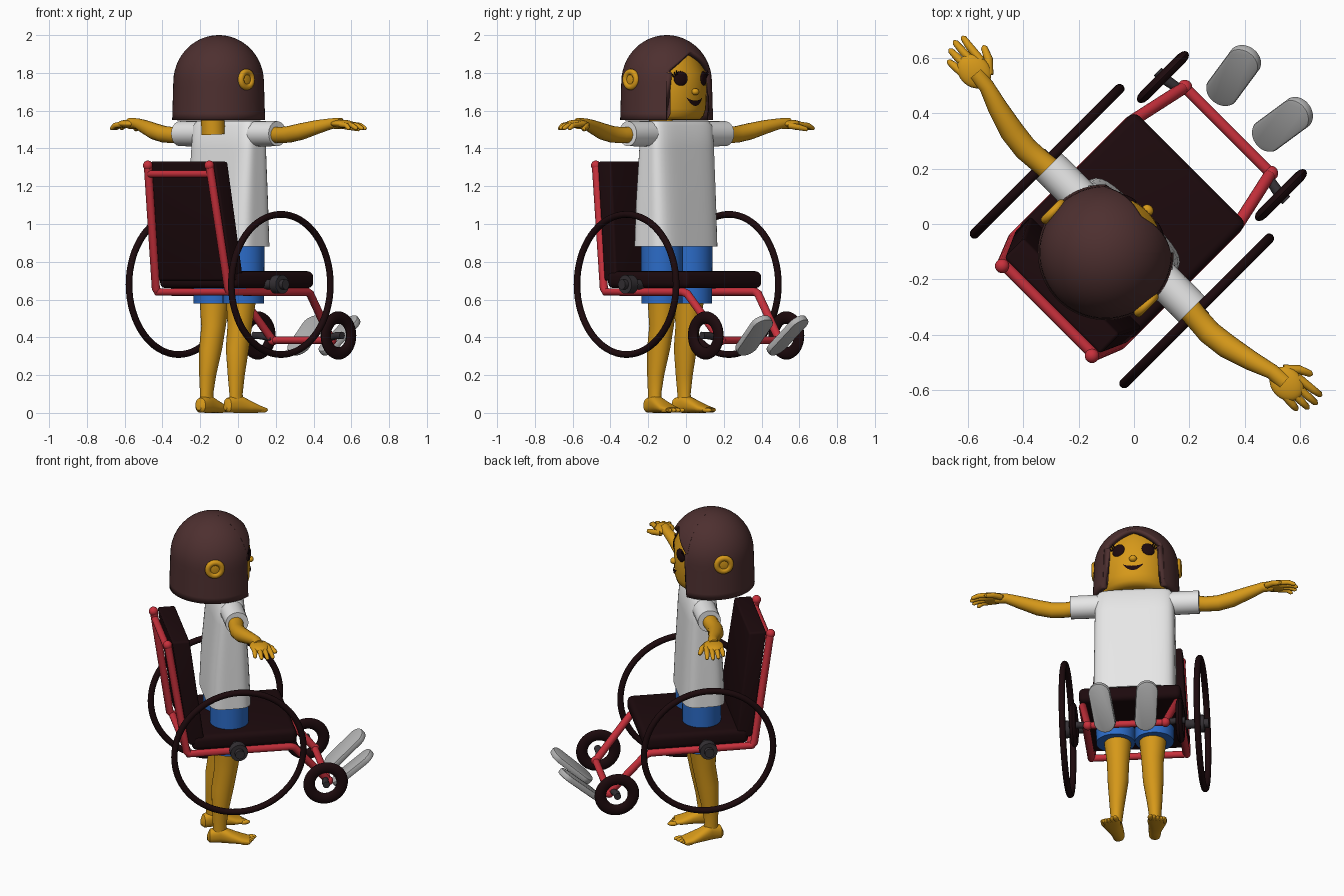
import bpy, bmesh, math
from mathutils import Matrix, Vector

if "Cube" in bpy.data.objects:
    bpy.data.objects.remove(bpy.data.objects["Cube"])

parts = []


def material(name, r, g, b):
    m = bpy.data.materials.new(name)
    m.use_nodes = True
    m.diffuse_color = (r, g, b, 1)
    m.node_tree.nodes["Principled BSDF"].inputs["Base Color"].default_value = (r, g, b, 1)
    return m


SKIN = material("golden skin", .68, .32, .01)
HAIR = material("dark brown hair", .075, .029, .029)
SHIRT = material("white cloth", .8, .8, .8)
SHORTS = material("blue cloth", .025, .15, .58)
RED = material("red paint", .58, .03, .045)
BLACK = material("dark upholstery", .012, .003, .004)
GREY = material("grey plate", .45, .45, .45)
HUB = material("dark grey metal", .035, .03, .035)


def add(name, bm, mat, smooth=True):
    bmesh.ops.recalc_face_normals(bm, faces=bm.faces)
    mesh = bpy.data.meshes.new(name)
    bm.to_mesh(mesh)
    bm.free()
    ob = bpy.data.objects.new(name, mesh)
    bpy.context.collection.objects.link(ob)
    mesh.materials.append(mat)
    for p in mesh.polygons:
        p.use_smooth = smooth
    parts.append(ob)
    return ob


def loft(name, rings, mat, power=2, mtx=Matrix(), seg=40):
    """Skin stacked superellipse rings (cx, cy, z, rx, ry)."""
    bm = bmesh.new()
    rows = []
    for cx, cy, z, rx, ry in rings:
        row = []
        for i in range(seg):
            a = math.tau * i / seg
            c, s = math.cos(a), math.sin(a)
            k = (abs(c) ** power + abs(s) ** power) ** (-1 / power)
            row.append(bm.verts.new(mtx @ Vector((cx + rx * k * c, cy + ry * k * s, z))))
        rows.append(row)
    for a, b in zip(rows, rows[1:]):
        for i in range(seg):
            j = (i + 1) % seg
            bm.faces.new((a[i], a[j], b[j], b[i]))
    bm.faces.new(rows[0])
    bm.faces.new(rows[-1])
    return add(name, bm, mat)


def ball(name, loc, size, mat, turn=0):
    bm = bmesh.new()
    m = Matrix.Translation(loc) @ Matrix.Rotation(turn, 4, 'Z') @ Matrix.Diagonal((*size, 1))
    bmesh.ops.create_uvsphere(bm, u_segments=24, v_segments=14, radius=1, matrix=m)
    return add(name, bm, mat)


def tube(name, points, mat, radii, res=5):
    """Round tube through points; one radius per point."""
    cu = bpy.data.curves.new(name, 'CURVE')
    cu.dimensions = '3D'
    cu.bevel_depth = 1
    cu.bevel_resolution = res
    cu.use_fill_caps = True
    sp = cu.splines.new('POLY')
    sp.points.add(len(points) - 1)
    for p, co, r in zip(sp.points, points, radii):
        p.co = (*co, 1)
        p.radius = r
    tmp = bpy.data.objects.new("tmp", cu)
    bpy.context.collection.objects.link(tmp)
    bpy.context.view_layer.update()
    bm = bmesh.new()
    bm.from_mesh(tmp.evaluated_get(bpy.context.evaluated_depsgraph_get()).to_mesh())
    bpy.data.objects.remove(tmp)
    return add(name, bm, mat)


def wheel(name, loc, major, minor, mat, flat=1.0, seg=64):
    """Torus whose axle runs along x."""
    bm = bmesh.new()
    rows = []
    for i in range(seg):
        a = math.tau * i / seg
        rows.append([])
        for k in range(12):
            b = math.tau * k / 12
            r = major + minor * math.cos(b)
            rows[-1].append(bm.verts.new(Vector(loc) + Vector(
                (minor * flat * math.sin(b), r * math.cos(a), r * math.sin(a)))))
    for i in range(seg):
        for k in range(12):
            n, m = (i + 1) % seg, (k + 1) % 12
            bm.faces.new((rows[i][k], rows[n][k], rows[n][m], rows[i][m]))
    return add(name, bm, mat)


def slab(name, low, high, bevel, mat):
    """Block between two levels (half width, back y, front y, z)."""
    bm = bmesh.new()
    bmesh.ops.create_cube(bm, size=2)
    for v in bm.verts:
        hx, back, front, z = high if v.co.z > 0 else low
        v.co = (v.co.x * hx, front if v.co.y > 0 else back, z)
    bmesh.ops.bevel(bm, geom=bm.edges[:], offset=bevel, segments=4, profile=.5, affect='EDGES')
    return add(name, bm, mat)


# --- Head, face and hair ---
HY = -.145
loft("head", [(0, HY, z, r, r) for z, r in
              [(1.55, .15), (1.553, .175), (1.57, .195), (1.61, .208), (1.7, .212), (1.8, .21), (1.9, .16)]], SKIN)


def hairline(az):
    """Lower hair edge: a peaked parting over the face opening."""
    t = abs(az) / math.radians(45)
    return 1.91 - .11 * t ** 1.4 if t < 1.001 else 1.55


def hair_radius(z):
    return .246 - .006 * (z - 1.55) / .2 if z < 1.75 else .24 * math.sqrt(max(0, 1 - ((z - 1.75) / .25) ** 2))


bm = bmesh.new()
columns = [math.radians(a) for a in range(-45, 46, 3)] + [math.radians(45.1 + a * 6) for a in range(45)] + [math.radians(314.9)]
grid = []
for az in columns:
    low = hairline(az)
    col = []
    for k in range(20):
        z = low + (2 - low) * math.sin(k / 20 * math.pi / 2)
        r = hair_radius(z)
        col.append(bm.verts.new((r * math.sin(az), HY + r * math.cos(az), z)))
    grid.append(col)
crown = bm.verts.new((0, HY, 2))
for i, a in enumerate(grid):
    b = grid[(i + 1) % len(grid)]
    for k in range(19):
        bm.faces.new((a[k], b[k], b[k + 1], a[k + 1]))
    bm.faces.new((a[-1], b[-1], crown))
hair = add("hair", bm, HAIR)
shell = hair.modifiers.new("thickness", 'SOLIDIFY')
shell.thickness = .03
shell.offset = -1

for s in (-1, 1):
    az = s * math.radians(24)
    ball("eye", (.208 * math.sin(az), HY + .208 * math.cos(az), 1.77), (.039, .012, .039), BLACK, -az)
    for k in range(3):
        lash = az + s * (.1 + .05 * k)
        root = Vector((.212 * math.sin(lash), HY + .212 * math.cos(lash), 1.79 - .005 * k))
        tube("eyelash", [root, root + Vector((s * .012, .006, .022 - .004 * k))], BLACK, [.005, .002], 2)
    wheel("ear", (s * .238, HY - .03, 1.765), .04, .017, SKIN, .95, 32)
    ball("ear_inner", (s * .235, HY - .03, 1.765), (.012, .04, .045), SKIN)
ball("nose", (0, HY + .215, 1.70), (.022, .02, .018), SKIN)

bm = bmesh.new()
rows = []
for i in range(13):
    t = i / 6 - 1
    az = t * .27
    rows.append([bm.verts.new((.216 * math.sin(az), HY + .216 * math.cos(az), z))
                 for z in (1.653 + .016 * t * t, 1.625 + .042 * t * t)])
for a, b in zip(rows, rows[1:]):
    bm.faces.new((a[0], b[0], b[1], a[1]))
add("mouth", bm, BLACK)

# --- Body and clothes ---
tube("neck", [(0, -.185, 1.475), (0, -.19, 1.58)], SKIN, [.063, .063], 8)
loft("shirt", [(0, -.075, .88, .232, .125), (0, -.075, 1.1, .23, .115), (0, -.07, 1.4, .226, .092),
               (0, -.07, 1.52, .222, .08), (0, -.07, 1.545, .205, .062)], SHIRT, 4.5, seg=64)

for s in (-1, 1):
    tube("sleeve", [(s * .14, -.07, 1.478), (s * .365, -.07, 1.478)], SHIRT, [.068, .066], 8)
    loft("shorts_leg", [(s * .11, -.07, .58, .11, .108), (s * .11, -.07, .9, .115, .11)], SHORTS)
    loft("leg", [(s * .11, -.12, .03, .034, .045), (s * .11, -.125, .1, .032, .038), (s * .107, -.12, .2, .042, .048),
                 (s * .1, -.105, .34, .058, .064), (s * .098, -.085, .46, .063, .067), (s * .1, -.075, .62, .08, .082)], SKIN)
    # foot lofted from heel to toes, splayed outward
    turn = Matrix.Translation((s * .11, -.12, 0)) @ Matrix.Rotation(-s * .14, 4, 'Z') @ Matrix.Rotation(-math.pi / 2, 4, 'X')
    loft("foot", [(0, -.03, -.075, .015, .015), (0, -.04, -.06, .033, .038), (0, -.05, 0, .038, .05),
                  (s * .005, -.036, .06, .047, .036), (s * .005, -.022, .12, .056, .022), (s * .005, -.016, .165, .05, .013)], SKIN, 2.4, turn)
    for k in range(5):
        loc = turn @ Vector((s * (-.037 + .021 * k), -.014, .175 - .009 * k))
        ball("toe", loc, (.015 - .0012 * k, .03, .013), SKIN, -s * .14)
    # arm, hand and fingers
    tube("arm", [(s * x, y, z) for x, y, z in
                 [(.3, -.07, 1.475), (.4, -.08, 1.47), (.47, -.085, 1.475), (.55, -.075, 1.49), (.65, -.05, 1.515),
                  (.73, -.025, 1.532), (.79, -.02, 1.532)]], SKIN, [.045, .043, .044, .044, .036, .028, .03], 7)
    ball("palm", (s * .8, -.018, 1.53), (.068, .056, .022), SKIN)
    for k in range(4):
        y = -.052 + .026 * k
        reach = (.055, .08, .09, .08)[k]
        tip = .84 + reach
        tube("finger", [(s * .81, y, 1.528), (s * (.84 + reach * .5), y * 1.15 + .004, 1.522), (s * (tip - .008), y * 1.25 + .007, 1.506),
                        (s * tip, y * 1.27 + .007, 1.502)], SKIN, [.016, .014, .011, .004], 3)
    tube("thumb", [(s * .755, .01, 1.522), (s * .795, .05, 1.512), (s * .835, .068, 1.502), (s * .843, .07, 1.5)],
         SKIN, [.018, .016, .012, .004], 3)

# --- Wheelchair ---
slab("seat", (.29, -.31, .29, .66), (.29, -.31, .29, .75), .03, BLACK)
slab("backrest", (.285, -.33, -.24, .7), (.245, -.42, -.32, 1.33), .012, BLACK)

for s in (-1, 1):
    tube("side_frame", [(s * x, y, z) for x, y, z in
                        [(.23, -.445, 1.32), (.27, -.345, .66), (.27, -.33, .64), (.27, .25, .64), (.265, .275, .63), (.22, .48, .385)]],
         RED, [.022] * 6)
    ball("frame_cap", (s * .23, -.445, 1.31), (.026, .026, .026), RED)
    ball("frame_joint", (s * .22, .48, .385), (.027, .027, .027), RED)
    wheel("rear_wheel", (s * .383, -.062, .68), .371, .018, BLACK)
    tube("rear_axle", [(s * .26, -.062, .68), (s * .42, -.062, .68)], HUB, [.027] * 2)
    tube("rear_hub", [(s * .345, -.062, .68), (s * .395, -.062, .68)], HUB, [.05] * 2, 7)
    wheel("caster_wheel", (s * .302, .45, .41), .095, .033, BLACK, .6, 40)
    tube("caster_axle", [(s * .21, .465, .395), (s * .29, .45, .41), (s * .33, .45, .41)], HUB, [.016, .02, .02])
    # tilted oval footrest
    m = (Matrix.Translation((s * .125, .635, .41)) @ Matrix.Rotation(-s * .15, 4, 'Z')
         @ Matrix.Rotation(math.radians(41), 4, 'X'))
    bm = bmesh.new()
    outline = []
    for i in range(32):
        a = math.tau * (i + .5) / 32
        outline.append(bm.verts.new((.062 * math.cos(a), .062 * math.sin(a) + math.copysign(.085, math.sin(a)), -.018)))
    face = bm.faces.new(outline)
    top = bmesh.ops.extrude_face_region(bm, geom=[face])["geom"]
    bmesh.ops.translate(bm, verts=[v for v in top if isinstance(v, bmesh.types.BMVert)], vec=(0, 0, .036))
    rims = [e for e in bm.edges if abs(e.verts[0].co.z - e.verts[1].co.z) < .001]
    bmesh.ops.bevel(bm, geom=rims, offset=.008, segments=2, profile=.5, affect='EDGES')
    bm.transform(m)
    add("footrest", bm, GREY)

for name, hx, y, z in (("push_bar", .232, -.437, 1.265), ("rear_bar", .27, -.33, .64), ("front_bar", .22, .48, .385)):
    tube(name, [(-hx, y, z), (hx, y, z)], RED, [.02] * 2)

# --- Turn everything to its diagonal heading, keep hard edges crisp ---
for ob in parts:
    ob.data.transform(Matrix.Rotation(-math.pi / 4, 4, 'Z'))
    ob.select_set(True)
bpy.context.view_layer.objects.active = parts[0]
bpy.ops.object.shade_smooth_by_angle(angle=math.radians(40))
